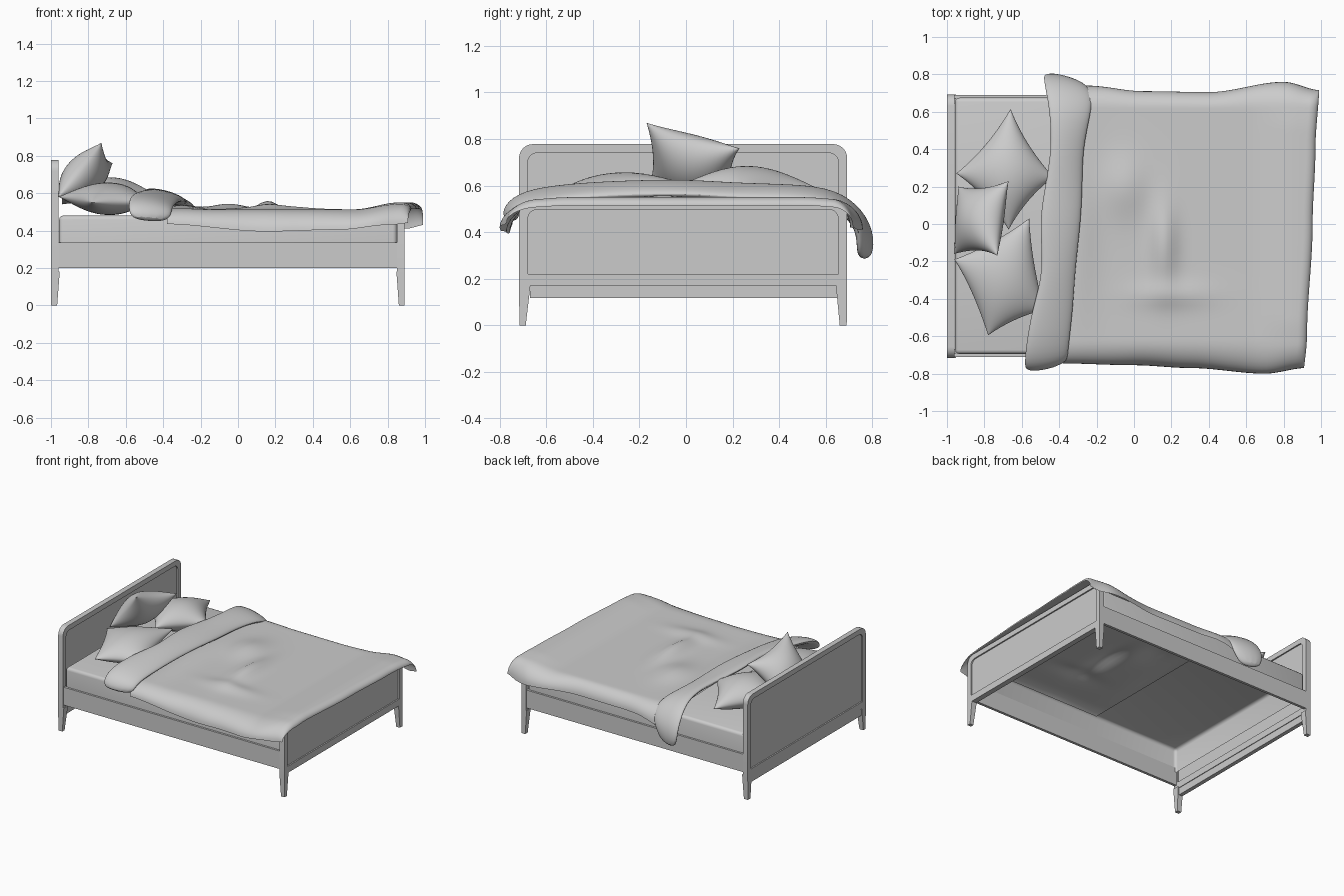
import bpy, bmesh, math
from mathutils import Vector

if "Cube" in bpy.data.objects:
    bpy.data.objects.remove(bpy.data.objects["Cube"])


def finish(name, bm, smooth=None):
    bmesh.ops.recalc_face_normals(bm, faces=bm.faces)
    me = bpy.data.meshes.new(name)
    bm.to_mesh(me)
    bm.free()
    ob = bpy.data.objects.new(name, me)
    bpy.context.collection.objects.link(ob)
    if smooth:
        bpy.ops.object.select_all(action='DESELECT')
        ob.select_set(True)
        bpy.context.view_layer.objects.active = ob
        bpy.ops.object.shade_smooth_by_angle(angle=math.radians(smooth))
    return ob


def frustum(name, bottom, top, z0, z1):
    # bottom / top = (x0, x1, y0, y1)
    bm = bmesh.new()
    rings = [[bm.verts.new((r[i], r[j], z)) for i, j in ((0, 2), (1, 2), (1, 3), (0, 3))]
             for r, z in ((bottom, z0), (top, z1))]
    bridge(bm, *rings)
    bm.faces.new(rings[0])
    bm.faces.new(rings[1])
    return finish(name, bm)


def box(name, x0, x1, y0, y1, z0, z1):
    return frustum(name, (x0, x1, y0, y1), (x0, x1, y0, y1), z0, z1)


def bridge(bm, a, b):
    n = len(a)
    for i in range(n):
        bm.faces.new((a[i], a[(i + 1) % n], b[(i + 1) % n], b[i]))


def grid(name, rows):
    bm = bmesh.new()
    vs = [[bm.verts.new(p) for p in r] for r in rows]
    for a, b in zip(vs, vs[1:]):
        for i in range(len(a) - 1):
            bm.faces.new((a[i], a[i + 1], b[i + 1], b[i]))
    return bm


def sstep(t):
    t = min(1, max(0, t))
    return t * t * (3 - 2 * t)


def interp(pts, x):
    # smooth interpolation through (position, value) pairs
    for (a, va), (b, vb) in zip(pts, pts[1:]):
        if x <= b:
            return va + (vb - va) * sstep((x - a) / (b - a))
    return pts[-1][1]


def loop(y0, y1, z0, z1, r):
    # rectangle with two rounded top corners
    pts = [(y0, z0), (y1, z0)]
    for cy, a0 in ((y1 - r, 0), (y0 + r, 90)):
        pts += [(cy + r * math.cos(math.radians(a0 + 15 * k)),
                 z1 - r + r * math.sin(math.radians(a0 + 15 * k))) for k in range(7)]
    return pts


def board(name, x0, x1, top, fw):
    # framed board with a recessed panel on both faces
    bm = bmesh.new()
    outer = loop(-0.717, 0.692, 0.17, top, 0.06)
    inner = loop(-0.717 + fw, 0.692 - fw, 0.22, top - fw, 0.04)
    ring = lambda pts, x: [bm.verts.new((x, y, z)) for y, z in pts]
    rec = 0.01
    rings = [ring(inner, x0 + rec), ring(inner, x0), ring(outer, x0),
             ring(outer, x1), ring(inner, x1), ring(inner, x1 - rec)]
    for a, b in zip(rings, rings[1:]):
        bridge(bm, a, b)
    bm.faces.new(rings[0])
    bm.faces.new(rings[-1])
    return finish(name, bm, 30)


# Frame: boards, rails, legs
board("headboard", -1.0, -0.96, 0.778, 0.038)
board("footboard", 0.85, 0.89, 0.535, 0.038)
box("headboard_lower_bar", -0.995, -0.965, -0.67, 0.65, 0.117, 0.17)
for side, ya, yb in (("front", -0.71, -0.69), ("back", 0.67, 0.69)):
    box(side + "_rail", -0.96, 0.85, ya, yb, 0.2, 0.335)
for end, xt, xb in (("head", (-1.0, -0.953), (-1.0, -0.967)), ("foot", (0.847, 0.89), (0.86, 0.89))):
    frustum(end + "_front_leg", (*xb, -0.715, -0.688), (*xt, -0.717, -0.667), 0, 0.18)
    frustum(end + "_back_leg", (*xb, 0.66, 0.69), (*xt, 0.643, 0.692), 0, 0.18)

# Mattress shell, open below and under the blanket
bm = bmesh.new()
bmesh.ops.create_cube(bm, size=1)
for v in bm.verts:
    v.co = (-0.053 + v.co.x * 1.806, -0.01 + v.co.y * 1.37, 0.39 + v.co.z * 0.18)
bmesh.ops.bevel(bm, geom=[e for e in bm.edges if max(v.co.z for v in e.verts) > 0.45],
                offset=0.022, segments=3, profile=0.5, affect='EDGES')
bmesh.ops.bisect_plane(bm, geom=bm.verts[:] + bm.edges[:] + bm.faces[:],
                       plane_co=(-0.24, 0, 0), plane_no=(1, 0, 0))
bm.normal_update()
bmesh.ops.delete(bm, geom=[f for f in bm.faces if f.normal.z < -0.9 or
                           (f.normal.z > 0.95 and f.calc_center_median().x > -0.24)], context='FACES')
finish("mattress", bm, 40)

# Blanket draped over the sides and the footboard
FRONT_Y = [(-0.4, 0.745), (0, 0.755), (0.3, 0.77), (0.7, 0.80), (0.92, 0.77)]
FRONT_Z = [(-0.4, 0.435), (0.15, 0.395), (0.55, 0.405), (0.8, 0.43), (1, 0.45)]
BACK_Y = [(-0.4, 0.77), (-0.25, 0.74), (0.05, 0.71), (0.4, 0.705), (0.8, 0.76), (1, 0.715)]
BACK_Z = [(-0.4, 0.36), (-0.1, 0.42), (0.5, 0.42), (0.9, 0.41), (1, 0.43)]
FOOT_X = [(-0.8, 0.90), (-0.6, 0.925), (0, 0.955), (0.4, 0.97), (0.75, 0.99)]


def blanket_top(x, y):
    z = 0.513 + 0.037 * sstep((x - 0.62) / 0.24) * (1 - 0.3 * sstep((abs(y) - 0.5) / 0.2))
    for cx, cy, sx, sy, h in ((0.16, -0.1, 0.07, 0.22, 0.045), (-0.05, 0.2, 0.12, 0.16, 0.03),
                              (0.2, -0.38, 0.2, 0.07, 0.02), (-0.3, 0, 0.1, 0.5, 0.025)):
        z += h * math.exp(-((x - cx) / sx) ** 2 - ((y - cy) / sy) ** 2)
    return z


rows = []
for i in range(61):
    row = []
    for j in range(73):
        t = j / 36 - 1
        s, u = (1 if t > 0 else -1), abs(t)
        flat = 0.62
        a = max(0, (u - 0.75) / 0.25) * math.pi / 2
        y0 = s * flat * min(1, u / 0.75)
        # run along the bed, then round over the foot
        end = interp(FOOT_X, y0 + s * 0.1 * math.sin(a))
        b = max(0, (i - 48) / 12) * math.pi / 2
        x = -0.38 + (end - 0.05 + 0.38) * min(1, i / 48) + 0.05 * math.sin(b)
        Y, Z = (interp(BACK_Y, x), interp(BACK_Z, x)) if s > 0 else (interp(FRONT_Y, x), interp(FRONT_Z, x))
        top = blanket_top(x, y0)
        z = top - (top - Z) * (1 - math.cos(a))
        z -= 0.035 * (1 - math.cos(b)) * math.cos(a)
        row.append((x, y0 + s * (Y - flat) * math.sin(a), z))
    rows.append(row)
finish("blanket", grid("blanket", rows), 80)

# Folded-back top of the blanket: stations of (y, z, head-side x, foot-side x)
stations = [(-0.76, 0.45, -0.575, -0.38), (-0.745, 0.51, -0.585, -0.355), (-0.66, 0.553, -0.58, -0.35),
            (-0.45, 0.575, -0.545, -0.325), (-0.25, 0.585, -0.48, -0.315), (0, 0.59, -0.51, -0.285),
            (0.2, 0.575, -0.475, -0.275), (0.4, 0.57, -0.44, -0.275), (0.6, 0.56, -0.45, -0.23),
            (0.71, 0.50, -0.475, -0.22), (0.775, 0.40, -0.485, -0.26), (0.765, 0.28, -0.47, -0.32)]
bm = bmesh.new()
rings = []
for k, (y, z, xa, xb) in enumerate(stations):
    p, q = stations[max(0, k - 1)], stations[min(len(stations) - 1, k + 1)]
    d = Vector((0, q[0] - p[0], q[1] - p[1])).normalized()
    nrm = Vector((0, -d.z, d.y))
    ring = []
    for m in range(12):
        a = m * math.tau / 12
        c = math.cos(a)
        off = 0.03 * math.sin(a) - 0.025 * c
        ring.append(bm.verts.new(Vector(((xa + xb) / 2 + (xb - xa) / 2 * 1.04 * c, y, z)) + nrm * off))
    rings.append(ring)
for a, b in zip(rings, rings[1:]):
    bridge(bm, a, b)
bm.faces.new(rings[0])
bm.faces.new(rings[-1])
fold = finish("blanket_fold", bm, 80)
fold.modifiers.new("soften", 'SUBSURF').levels = 2
fold.modifiers["soften"].render_levels = 2


# Pillows: pinched cushions spanned by four corners
def pillow(name, corners, thick, pinch=0.13):
    A, B, C, D = map(Vector, corners)
    nrm = (C - A).cross(D - B).normalized()
    n = 24
    bm = bmesh.new()
    for sgn in (1, -1):
        vs = []
        for i in range(n + 1):
            u = -math.cos(math.pi * i / n)
            for j in range(n + 1):
                v = -math.cos(math.pi * j / n)
                p, q = u * (1 - pinch * (1 - v * v)), v * (1 - pinch * (1 - u * u))
                P = (A * (1 - p) * (1 - q) + B * (1 + p) * (1 - q) + C * (1 + p) * (1 + q) + D * (1 - p) * (1 + q)) / 4
                h = thick * max(0, (1 - u * u) * (1 - v * v)) ** 0.55
                vs.append(bm.verts.new(P + nrm * h * sgn))
        for i in range(n):
            for j in range(n):
                k = i * (n + 1) + j
                bm.faces.new((vs[k], vs[k + 1], vs[k + n + 2], vs[k + n + 1]))
    bmesh.ops.remove_doubles(bm, verts=bm.verts, dist=1e-5)
    finish(name, bm, 70)


pillow("leaning_pillow", [(-0.73, -0.17, 0.87), (-0.67, 0.23, 0.76), (-0.94, 0.2, 0.54), (-0.96, -0.16, 0.58)], 0.105)
pillow("back_pillow", [(-0.66, 0.615, 0.565), (-0.43, 0.25, 0.585), (-0.67, -0.03, 0.6), (-0.95, 0.27, 0.585)], 0.1, 0.1)
pillow("front_pillow", [(-0.96, -0.19, 0.58), (-0.56, 0.03, 0.6), (-0.48, -0.46, 0.55), (-0.78, -0.595, 0.55)], 0.085, 0.07)
